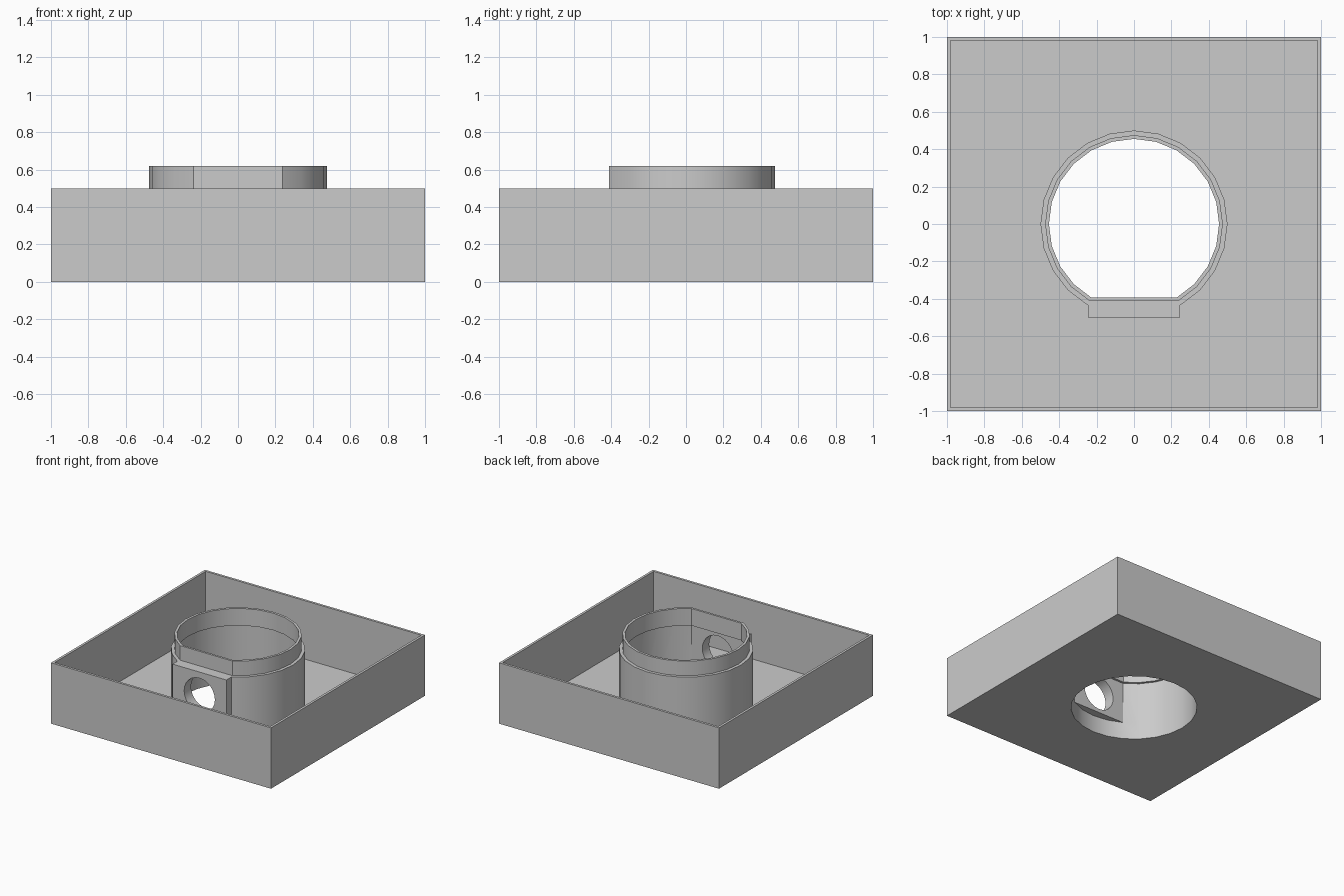
import bpy, bmesh, math

if "Cube" in bpy.data.objects:
    bpy.data.objects.remove(bpy.data.objects["Cube"], do_unlink=True)

grey = bpy.data.materials.new("plain grey")
grey.use_nodes = True
COLOUR = (0.6, 0.6, 0.6, 1)
grey.diffuse_color = COLOUR
grey.node_tree.nodes["Principled BSDF"].inputs["Base Color"].default_value = COLOUR

SIDES = 24
WALL, HEIGHT = 0.02, 0.5
OUTER, BORE, LIP = 0.5, 0.475, 0.455
SHELF = 0.14


def circle(r, flat=False):
    """Circle outline; flat drops the points near the front to leave a chord."""
    pts = []
    for i in range(SIDES):
        if flat and abs(i - SIDES * 3 // 4) < 2:
            continue
        a = math.tau * i / SIDES
        pts.append((r * math.cos(a), r * math.sin(a)))
    return pts


def rect(x0, x1, y0, y1):
    return [(x0, y0), (x1, y0), (x1, y1), (x0, y1)]


def prism(name, outline, z0, z1):
    bm = bmesh.new()
    face = bm.faces.new([bm.verts.new((x, y, z0)) for x, y in outline])
    top = bmesh.ops.extrude_face_region(bm, geom=[face])["geom"]
    verts = [v for v in top if isinstance(v, bmesh.types.BMVert)]
    bmesh.ops.translate(bm, verts=verts, vec=(0, 0, z1 - z0))
    bmesh.ops.recalc_face_normals(bm, faces=bm.faces)
    mesh = bpy.data.meshes.new(name)
    bm.to_mesh(mesh)
    bm.free()
    mesh.materials.append(grey)
    ob = bpy.data.objects.new(name, mesh)
    bpy.context.collection.objects.link(ob)
    return ob


def combine(ob, other, operation="DIFFERENCE"):
    """Apply a boolean and discard the helper."""
    mod = ob.modifiers.new("cut", "BOOLEAN")
    mod.operation, mod.object, mod.solver = operation, other, "EXACT"
    bpy.context.view_layer.objects.active = ob
    bpy.ops.object.modifier_apply(modifier=mod.name)
    bpy.data.objects.remove(other, do_unlink=True)


def smooth(ob):
    bpy.ops.object.select_all(action="DESELECT")
    ob.select_set(True)
    bpy.context.view_layer.objects.active = ob
    bpy.ops.object.shade_smooth_by_angle(angle=math.radians(25))


# Open square tray with a round hole in its floor
inner = 1 - WALL
tray = prism("tray", rect(-1, 1, -1, 1), 0, HEIGHT)
combine(tray, prism("cavity", rect(-inner, inner, -inner, inner), WALL, 1))
combine(tray, prism("floor_hole", circle(BORE), -0.1, 0.1))

# Central tube with a flat mounting block on its front
tube = prism("tube", circle(OUTER), WALL, HEIGHT)
combine(tube, prism("block", rect(-0.245, 0.245, -0.5, -0.3), SHELF, HEIGHT), "UNION")
combine(tube, prism("bore", circle(BORE, flat=True), -0.1, 1))
combine(tube, prism("lower_bore", circle(BORE), -0.1, SHELF))

# Round port through the block
port = prism("port", circle(0.14), -0.1, 0.1)
port.rotation_euler.x = math.pi / 2
port.location = (0, -0.45, 0.31)
combine(tube, port)

# Thin collar standing out of the tube
collar = prism("collar", circle(BORE, flat=True), HEIGHT - 0.02, 0.62)
combine(collar, prism("collar_bore", circle(LIP, flat=True), 0, 1))

for part in (tray, tube, collar):
    smooth(part)
